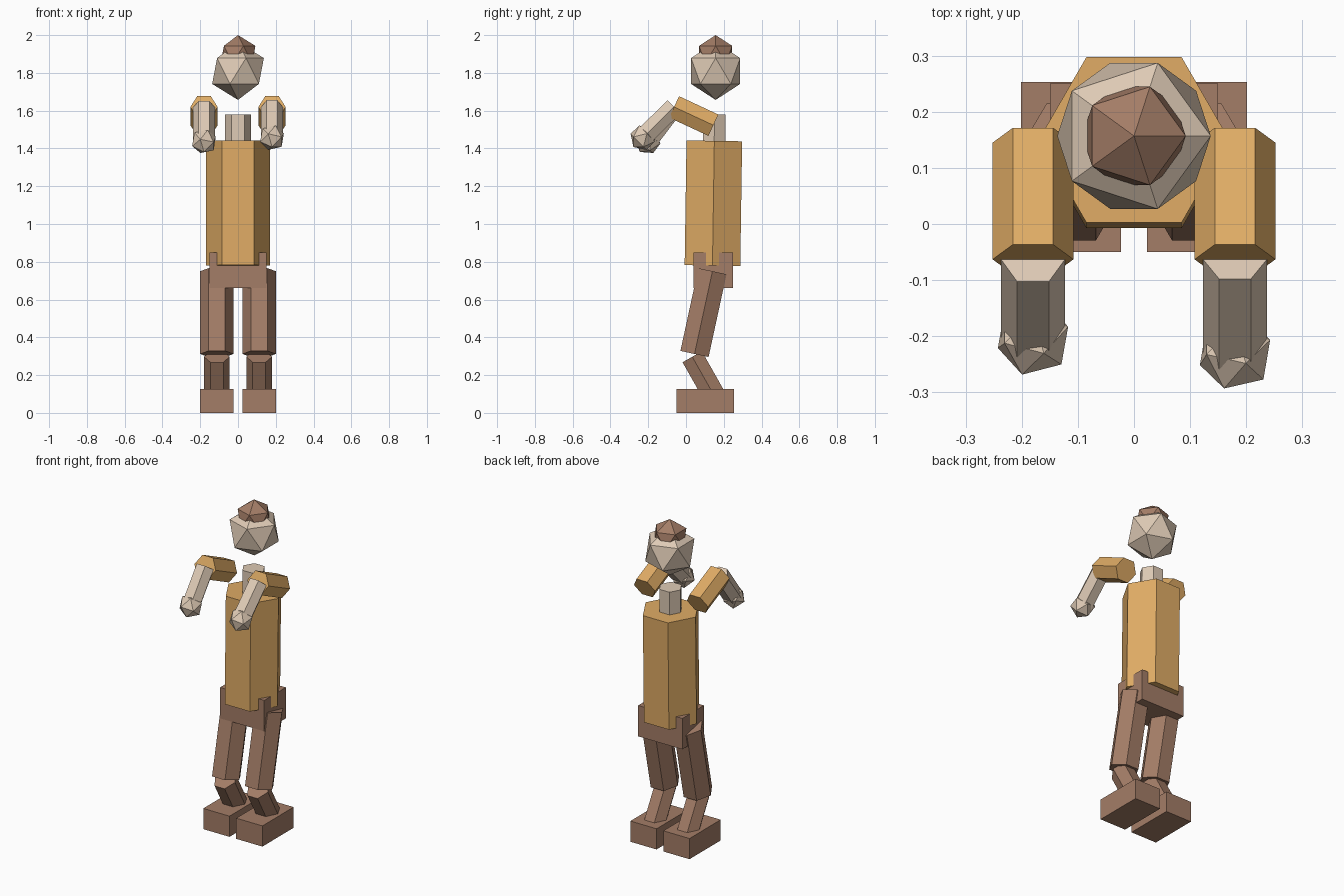
import bpy, bmesh, math
from mathutils import Vector, Matrix

cube = bpy.data.objects.get("Cube")
if cube:
    bpy.data.objects.remove(cube, do_unlink=True)


def material(name, color):
    mat = bpy.data.materials.new(name)
    mat.use_nodes = True
    mat.diffuse_color = (*color, 1)
    mat.node_tree.nodes["Principled BSDF"].inputs["Base Color"].default_value = (*color, 1)
    return mat


OCHRE = material("ochre cloth", (0.74, 0.41, 0.13))
SKIN = material("pale skin", (0.73, 0.59, 0.46))
BROWN = material("brown leather", (0.37, 0.205, 0.135))


def finish(bm, name, mat):
    bmesh.ops.recalc_face_normals(bm, faces=bm.faces)
    mesh = bpy.data.meshes.new(name)
    bm.to_mesh(mesh)
    bm.free()
    mesh.materials.append(mat)
    obj = bpy.data.objects.new(name, mesh)
    bpy.context.collection.objects.link(obj)
    return obj


def hex_prism(name, start, end, radius, mat):
    """Six-sided limb between two points, with corners toward +x and -x."""
    start, end = Vector(start), Vector(end)
    side = Vector((1, 0, 0))
    across = (end - start).normalized().cross(side).normalized()
    bm = bmesh.new()
    rings = []
    for p in (start, end):
        angles = [math.tau * i / 6 for i in range(6)]
        rings.append([bm.verts.new(p + radius * (math.cos(a) * side + math.sin(a) * across))
                      for a in angles])
    low, high = rings
    for i in range(6):
        j = (i + 1) % 6
        bm.faces.new((low[i], low[j], high[j], high[i]))
    bm.faces.new(low)
    bm.faces.new(high)
    return finish(bm, name, mat)


def box(name, lo, hi, mat):
    lo, hi = Vector(lo), Vector(hi)
    bm = bmesh.new()
    bmesh.ops.create_cube(bm, size=1, matrix=Matrix.Translation((lo + hi) / 2)
                          @ Matrix.Diagonal((*(hi - lo), 1)))
    return finish(bm, name, mat)


def ball(name, center, radius, mat, tilt=0):
    bm = bmesh.new()
    bmesh.ops.create_icosphere(bm, subdivisions=1, radius=radius,
                               matrix=Matrix.Translation(center) @ Matrix.Rotation(tilt, 4, 'X'))
    return finish(bm, name, mat)


# Trunk, with the pelvis corners poking through the torso
hex_prism("torso", (0, 0.14, 0.78), (0, 0.15, 1.44), 0.17, OCHRE)
hex_prism("neck", (0, 0.149, 1.42), (0, 0.151, 1.58), 0.068, SKIN)
box("pelvis", (-0.15, 0.04, 0.66), (0.15, 0.25, 0.85), BROWN)

# Head and hair
ball("head", (0, 0.157, 1.81), 0.153, SKIN)
ball("hair", (0, 0.157, 1.897), 0.103, BROWN)

# Legs and arms; each hand sits a little differently
for label, s, wrist_y, wrist_z in (("left", 1, -0.229, 1.457), ("right", -1, -0.202, 1.437)):
    x = 0.112 * s
    hex_prism(label + "_thigh", (x, 0.14, 0.75), (x, 0.045, 0.312), 0.088, BROWN)
    hex_prism(label + "_shin", (x, 0.033, 0.297), (x, 0.15, 0.09), 0.068, BROWN)
    box(label + "_foot", (x - 0.089, -0.05, 0), (x + 0.089, 0.253, 0.127), BROWN)

    x = 0.18 * s
    elbow = Vector((x, -0.063, 1.62))
    wrist = Vector((x, wrist_y, wrist_z))
    hex_prism(label + "_upper_arm", (x, 0.145, 1.523), elbow, 0.072, OCHRE)
    hex_prism(label + "_forearm", elbow, wrist, 0.057, SKIN)
    reach = wrist - elbow
    ball(label + "_hand", wrist, 0.07, SKIN, -math.atan2(-reach.y, -reach.z))
